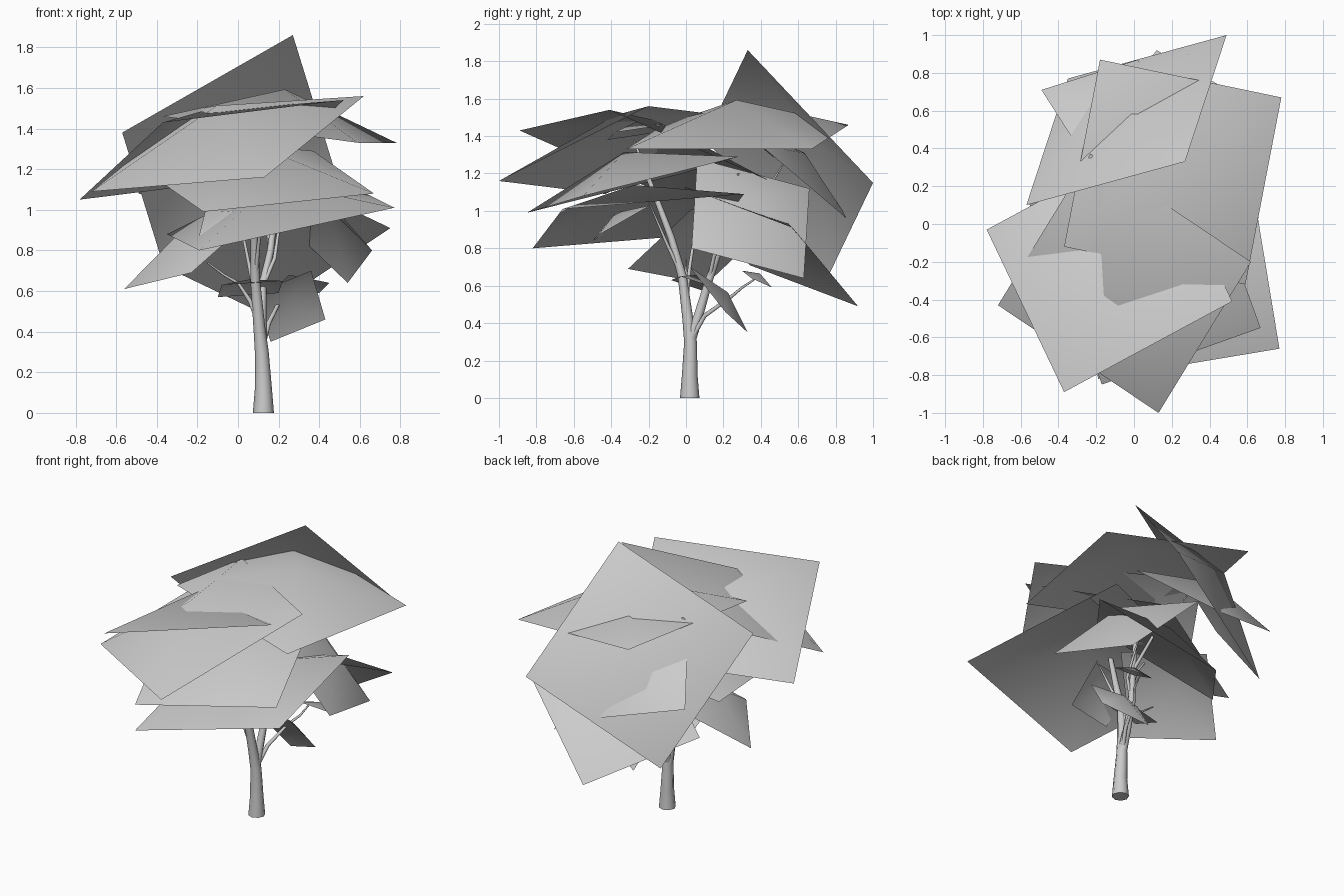
import bpy
from mathutils import Vector


def tube(name, pts):
    """Tapered round limb through (x, y, z, radius) points."""
    cu = bpy.data.curves.new(name, 'CURVE')
    cu.dimensions = '3D'
    cu.bevel_depth = 1.0
    cu.bevel_resolution = 2
    cu.use_fill_caps = True
    sp = cu.splines.new('POLY')
    sp.points.add(len(pts) - 1)
    for p, (x, y, z, r) in zip(sp.points, pts):
        p.co = (x, y, z, 1)
        p.radius = r
    sp.use_smooth = True
    ob = bpy.data.objects.new(name, cu)
    bpy.context.collection.objects.link(ob)


def leaf_card(name, a, b, d, bulge=0.2):
    """Parallelogram leaf sheet (corner a, neighbours b and d) raised to a low peak."""
    a, b, d = Vector(a), Vector(b), Vector(d)
    c = b + d - a
    n = (b - a).cross(d - a).normalized()
    corners = [a, b, c, d]
    if n.z < 0:
        n.negate()
        corners.reverse()
    size = ((b - a).length + (d - a).length) / 2
    peak = (a + c) / 2 + n * size * bulge
    me = bpy.data.meshes.new(name)
    me.from_pydata([tuple(v) for v in corners + [peak]], [],
                   [(i, (i + 1) % 4, 4) for i in range(4)])
    for p in me.polygons:
        p.use_smooth = True
    ob = bpy.data.objects.new(name, me)
    bpy.context.collection.objects.link(ob)


# trunk and the two main limbs
tube("trunk", [(.125, .02, 0, .052), (.125, .02, .12, .042), (.117, .024, .3, .034),
               (.105, .01, .42, .029), (.085, -.02, .65, .024), (.08, -.08, .86, .019),
               (.05, -.16, 1.07, .015), (.0, -.25, 1.3, .009), (-.02, -.28, 1.38, .004)])
tube("back_limb", [(.115, .02, .3, .03), (.115, .07, .45, .025), (.12, .12, .62, .021),
                   (.16, .18, .8, .017), (.19, .25, 1.05, .012), (.19, .28, 1.2, .005)])
# thin branches
tube("branch_low", [(.115, .02, .3, .014), (.15, .1, .44, .012), (.2, .24, .54, .009),
                    (.25, .3, .59, .007), (.27, .39, .65, .004)])
tube("branch_left", [(.1, .0, .45, .013), (.06, .0, .55, .011), (0, .01, .64, .008),
                     (-.07, .0, .68, .006), (-.15, .0, .74, .004)])
tube("branch_right", [(.12, .12, .62, .012), (.18, .15, .76, .01),
                      (.2, .25, .9, .007), (.22, .34, 1.0, .003)])
tube("branch_front", [(.085, -.02, .65, .012), (.1, -.1, .82, .009), (.13, -.2, 1.05, .004)])
tube("branch_back", [(.16, .18, .8, .012), (.14, .35, .98, .009), (0, .52, 1.25, .004)])
tube("branch_mid", [(.1, .0, .5, .012), (.06, .02, .7, .01), (.02, .05, .9, .007),
                    (-.1, .1, 1.1, .004)])

# foliage: large outer sheets first, then small inner ones
cards = [
    ((-.78, -.03, 1.05), (-.37, -.89, 1.43), (.11, .45, 1.16)),
    ((.13, -1.0, 1.16), (.62, -.2, 1.56), (-.72, -.43, 1.09)),
    ((.78, .67, 1.33), (-.18, .87, 1.46), (.59, -.32, 1.33)),
    ((.27, .33, 1.86), (-.57, .1, 1.38), (.49, 1.0, 1.15)),
    ((.12, .92, .49), (.75, .57, .91), (-.34, .34, .71)),
    ((-.49, .71, 1.08), (.02, .87, .95), (-.19, .24, 1.48)),
    ((.77, -.66, 1.01), (.61, .31, 1.09), (-.19, -.82, .8)),
    ((.67, -.55, 1.08), (.37, .28, 1.29), (-.17, -.85, .99)),
    ((.66, .03, .8), (.54, .63, .64), (.16, .06, 1.28)),
    ((-.56, .11, .61), (-.23, -.31, .69), (-.2, .45, .93)),
    ((.16, .33, .35), (.43, .21, .46), (.09, .14, .59)),
    ((.45, .35, .64), (.4, .46, .59), (.25, .3, .68)),
    ((-.1, .1, .57), (.2, .15, .59), (-.08, -.08, .63)),
    ((-.2, -.5, .84), (.1, -.47, .87), (-.16, -.22, 1.0)),
    ((-.15, -.42, 1.38), (.12, -.38, 1.42), (-.18, -.15, 1.42)),
]
for i, (a, b, d) in enumerate(cards):
    leaf_card("leaf_sheet_%02d" % (i + 1), a, b, d)
